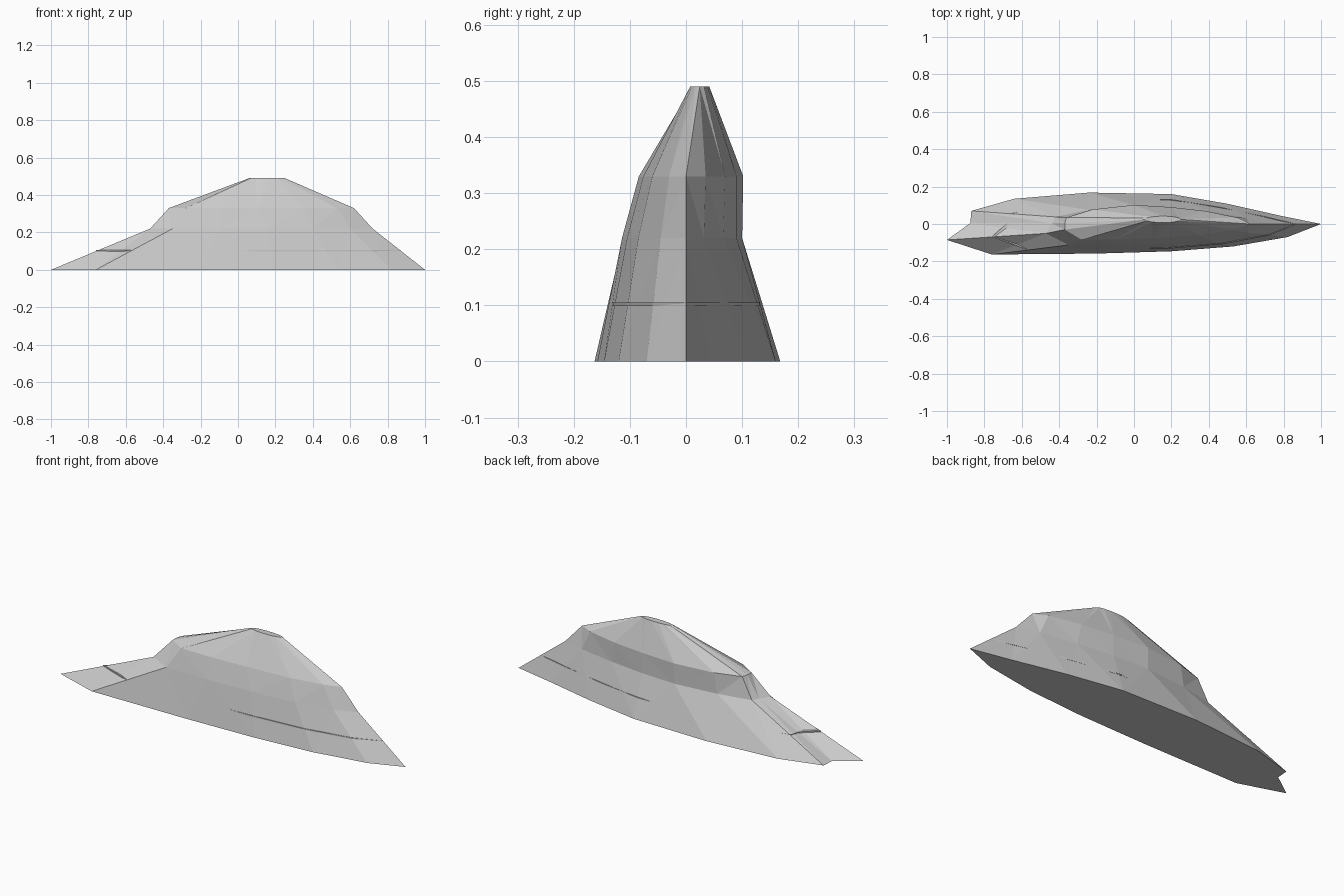
import bpy, bmesh
from mathutils import Vector

if "Cube" in bpy.data.objects:
    bpy.data.objects.remove(bpy.data.objects["Cube"])

# Contour outlines of the rocky ridge (anticlockwise from the left tip), low to high
base = [(-1, -.085), (-.76, -.163), (-.2, -.158), (.2, -.146), (.53, -.12), (.82, -.07), (1, 0),
        (.78, .045), (.5, .108), (.2, .16), (-.24, .168), (-.64, .135), (-.87, .07), (-.875, .005)]
shoulder = [(-.47, -.05), (-.35, -.112), (-.1, -.114), (.15, -.105), (.4, -.085), (.6, -.045), (.72, 0),
            (.6, .032), (.4, .066), (.2, .09), (0, .1), (-.24, .075), (-.42, .038), (-.44, .005)]
brow = [(-.37, -.03), (-.28, -.084), (-.1, -.084), (.1, -.076), (.35, -.06), (.53, -.03), (.62, 0),
        (.55, .035), (.38, .07), (.2, .09), (0, .102), (-.22, .078), (-.36, .035), (-.37, .005)]


def summit_ring(n=14):
    """Small flat oval on top, sampled to match the contours below."""
    import math
    return [(.155 - .095 * math.cos(2 * math.pi * i / n),
             .0245 - .0175 * math.sin(2 * math.pi * i / n)) for i in range(n)]


def loft(name, levels):
    bm = bmesh.new()
    rings = [[bm.verts.new((x, y, z)) for x, y in pts] for z, pts in levels]
    n = len(rings[0])
    for lo, hi in zip(rings, rings[1:]):
        for i in range(n):
            j = (i + 1) % n
            bm.faces.new((lo[i], lo[j], hi[j], hi[i]))
    bm.faces.new(rings[0][::-1])
    bm.faces.new(rings[-1])
    bmesh.ops.triangulate(bm, faces=bm.faces[:])
    bmesh.ops.recalc_face_normals(bm, faces=bm.faces[:])
    mesh = bpy.data.meshes.new(name)
    bm.to_mesh(mesh)
    bm.free()
    ob = bpy.data.objects.new(name, mesh)
    bpy.context.collection.objects.link(ob)
    return ob


# Main ridge
loft("ridge", [(0, base), (.22, shoulder), (.33, brow), (.49, summit_ring())])

# Thin ledge that just breaks the surface around the right half
t = .1 / .22
ledge = []
for a, b in zip(base, shoulder):
    p = Vector(a).lerp(Vector(b), t)
    grow = 1.02 if p.x > 0 else .97
    ledge.append((min(p.x, .868), p.y * grow))
loft("ledge", [(.099, ledge), (.105, ledge)])
